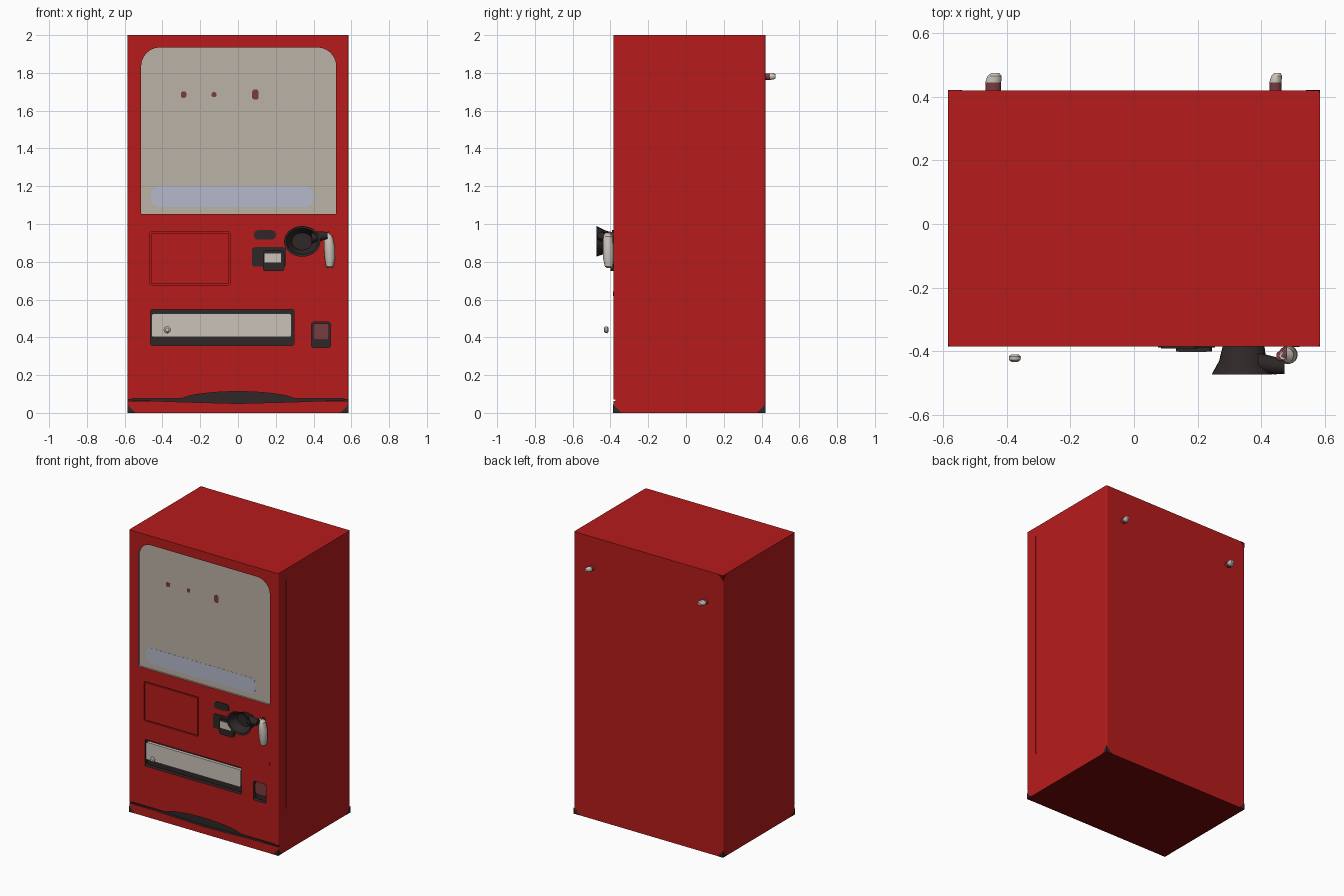
import bpy, bmesh, math
from mathutils import Vector

if "Cube" in bpy.data.objects:
    bpy.data.objects.remove(bpy.data.objects["Cube"])


def mat(name, r, g, b):
    m = bpy.data.materials.new(name)
    m.diffuse_color = (r, g, b, 1)
    m.use_nodes = True
    m.node_tree.nodes["Principled BSDF"].inputs["Base Color"].default_value = m.diffuse_color
    return m


RED = mat("cabinet red", 0.475, 0.011, 0.011)
BEIGE = mat("window beige grey", 0.50, 0.448, 0.39)
LIGHT = mat("light grey", 0.60, 0.545, 0.49)
BLUE = mat("pale blue grey", 0.46, 0.485, 0.59)
DARK = mat("charcoal", 0.028, 0.02, 0.02)
BROWN = mat("red brown", 0.19, 0.045, 0.05)
MAROON = mat("underside maroon", 0.17, 0.002, 0.002)
FRONT = -0.385


def finish(name, bm, material, smooth=True):
    bmesh.ops.recalc_face_normals(bm, faces=bm.faces)
    me = bpy.data.meshes.new(name)
    bm.to_mesh(me)
    bm.free()
    me.materials.append(material)
    ob = bpy.data.objects.new(name, me)
    bpy.context.collection.objects.link(ob)
    if smooth:
        bpy.ops.object.select_all(action='DESELECT')
        ob.select_set(True)
        bpy.context.view_layer.objects.active = ob
        bpy.ops.object.shade_smooth_by_angle(angle=math.radians(35))
    return ob


def rounded(x0, x1, z0, z1, r_low=0.01, r_top=None, n=6):
    """Outline of a rounded rectangle in the front plane."""
    r_top = r_low if r_top is None else r_top
    pts = []
    for cx, cz, r, a in ((x1 - r_top, z1 - r_top, r_top, 0), (x0 + r_top, z1 - r_top, r_top, 90),
                         (x0 + r_low, z0 + r_low, r_low, 180), (x1 - r_low, z0 + r_low, r_low, 270)):
        for i in range(n + 1):
            t = math.radians(a + 90 * i / n)
            pts.append((cx + r * math.cos(t), cz + r * math.sin(t)))
    return pts


def prism(name, pts, y0, y1, material):
    """Front-plane outline extruded from y0 to y1."""
    bm = bmesh.new()
    face = bm.faces.new([bm.verts.new((x, y0, z)) for x, z in pts])
    ext = bmesh.ops.extrude_face_region(bm, geom=[face])
    moved = [v for v in ext["geom"] if isinstance(v, bmesh.types.BMVert)]
    bmesh.ops.translate(bm, verts=moved, vec=(0, y1 - y0, 0))
    return finish(name, bm, material, smooth=False)


def loft(name, rings, axis, material, n=24):
    """Elliptical rings (centre, radius a, radius b) joined along an axis."""
    u, v = {"x": ((0, 1, 0), (0, 0, 1)), "y": ((1, 0, 0), (0, 0, 1)),
            "z": ((1, 0, 0), (0, 1, 0))}[axis]
    u, v = Vector(u), Vector(v)
    bm = bmesh.new()
    loops = []
    for c, a, b in rings:
        loops.append([bm.verts.new(Vector(c) + u * a * math.cos(math.tau * i / n)
                                   + v * b * math.sin(math.tau * i / n)) for i in range(n)])
    for p, q in zip(loops, loops[1:]):
        for i in range(n):
            j = (i + 1) % n
            bm.faces.new((p[i], p[j], q[j], q[i]))
    bm.faces.new(loops[0])
    bm.faces.new(loops[-1])
    return finish(name, bm, material)


# cabinet body, flat shaded
bm = bmesh.new()
bmesh.ops.create_cube(bm, size=1)
for v in bm.verts:
    v.co = (v.co.x * 1.17, v.co.y * 0.805 + 0.0175, v.co.z * 2 + 1)
upright = [e for e in bm.edges if abs(e.verts[0].co.z - e.verts[1].co.z) > 1]
bmesh.ops.bevel(bm, geom=upright, offset=0.008, segments=3, affect='EDGES', profile=0.5)
body = finish("cabinet", bm, RED, smooth=False)
for m in (DARK, BEIGE, MAROON):
    body.data.materials.append(m)
# darker underside
for p in body.data.polygons:
    if p.normal.z < -0.9:
        p.material_index = 3


def carve(pts, depth, material, y_front=FRONT - 0.05):
    """Cut a recess into the front, lined with the given material."""
    cut = prism("recess_cutter", pts, y_front, FRONT + depth, material)
    cut.hide_render = True
    mod = body.modifiers.new("recess", 'BOOLEAN')
    mod.operation, mod.object, mod.solver = 'DIFFERENCE', cut, 'EXACT'
    mod.material_mode = 'TRANSFER'
    bpy.ops.object.select_all(action='DESELECT')
    body.select_set(True)
    bpy.context.view_layer.objects.active = body
    bpy.ops.object.modifier_apply(modifier=mod.name)
    bpy.data.objects.remove(cut, do_unlink=True)


# recesses: window, red panel, delivery slot, coin return
carve(rounded(-0.513, 0.52, 1.052, 1.935, 0.008, 0.1), 0.012, BEIGE)
carve(rounded(-0.467, -0.040, 0.678, 0.957, 0.008), 0.008, RED)
carve(rounded(-0.462, 0.296, 0.358, 0.547, 0.008), 0.03, DARK)
carve(rounded(0.39, 0.49, 0.345, 0.48, 0.012), 0.03, DARK)
# kick plate groove with arched toe opening, tapering to both sides
arch = [(-0.56, 0.068), (-0.3, 0.058), (0, 0.05), (0.3, 0.058), (0.56, 0.068), (0.56, 0.076)]
arch += [(0.30 - 0.6 * i / 16, 0.075 + 0.038 * math.sin(math.pi * i / 16) ** 0.6) for i in range(17)]
arch += [(-0.56, 0.076)]
carve(arch, 0.02, DARK)
carve([(-0.6, 0.062), (0.6, 0.062), (0.6, 0.070), (-0.6, 0.070)], 0.012, DARK)
# door seam on the right side
carve([(0.581, 0.3), (0.6, 0.3), (0.6, 1.93), (0.581, 1.93)], 0.093, RED, FRONT + 0.088)


def corner_guard(sx, sy, top, size, material):
    """Small three-sided cap over one corner of the cabinet."""
    c = Vector((sx * 0.586, 0.421 if sy > 0 else FRONT - 0.001, 2.0 if top else 0.0))
    bm = bmesh.new()
    vs = [bm.verts.new(c + Vector(d)) for d in
          ((0, 0, 0), (-sx * size, 0, 0), (0, -sy * size, 0), (0, 0, -size if top else size))]
    for tri in ((0, 1, 2), (0, 1, 3), (0, 2, 3), (1, 2, 3)):
        bm.faces.new([vs[i] for i in tri])
    finish("corner_guard", bm, material, smooth=False)


# worn dark corners
for sx in (-1, 1):
    for sy in (-1, 1):
        corner_guard(sx, sy, False, 0.045, DARK)
corner_guard(-1, 1, True, 0.04, MAROON)

# red panel sitting inside its groove
prism("front_panel", rounded(-0.460, -0.047, 0.685, 0.950, 0.006), FRONT, FRONT + 0.009, RED)

# window details
WIN = FRONT + 0.012
prism("window_lower_band", rounded(-0.46, 0.40, 1.09, 1.20, 0.045), WIN - 0.001, WIN + 0.002, BLUE)
for x, w, h in ((-0.288, 0.015, 0.017), (-0.127, 0.013, 0.013), (0.092, 0.017, 0.027)):
    prism("window_spot", rounded(x - w, x + w, 1.685 - h, 1.685 + h, w * 0.8),
          WIN - 0.001, WIN + 0.002, BROWN)

# delivery flap, its floating knob, coin return flap, lock
prism("delivery_flap", rounded(-0.457, 0.282, 0.402, 0.525, 0.008), FRONT + 0.008, FRONT + 0.029, LIGHT)
loft("flap_knob", [((-0.375, -0.434, 0.44), 0.01, 0.01), ((-0.375, -0.428, 0.44), 0.018, 0.018),
                   ((-0.375, -0.417, 0.44), 0.019, 0.019), ((-0.375, -0.41, 0.44), 0.011, 0.011)],
     "y", LIGHT, 14)
prism("coin_return_flap", rounded(0.396, 0.483, 0.385, 0.474, 0.02), FRONT + 0.012, FRONT + 0.029, BROWN)
prism("door_lock", rounded(0.5, 0.52, 0.618, 0.642, 0.008), FRONT - 0.002, FRONT + 0.002, RED)

# coin slot and note acceptor
prism("coin_slot", rounded(0.085, 0.2, 0.917, 0.967, 0.022), FRONT - 0.006, FRONT + 0.002, DARK)
prism("note_acceptor_plate", rounded(0.075, 0.255, 0.775, 0.877, 0.012), FRONT - 0.004, FRONT + 0.002, DARK)
prism("note_acceptor_mouth", rounded(0.132, 0.245, 0.75, 0.86, 0.015), FRONT - 0.016, FRONT + 0.002, DARK)
prism("note_acceptor_label", rounded(0.14, 0.228, 0.797, 0.845, 0.003), FRONT - 0.018, FRONT - 0.014, LIGHT)

# flared cup with hollow inside
loft("flared_cup", [((0.345, -0.38, 0.90), 0.065, 0.05), ((0.342, -0.43, 0.905), 0.074, 0.062),
                    ((0.340, -0.474, 0.908), 0.096, 0.081), ((0.340, -0.470, 0.908), 0.084, 0.069),
                    ((0.340, -0.41, 0.908), 0.055, 0.045)], "y", DARK, 32)
loft("cup_arm", [((0.39, -0.435, 0.93), 0.03, 0.03), ((0.44, -0.445, 0.935), 0.028, 0.025),
                 ((0.474, -0.45, 0.94), 0.022, 0.018)], "x", DARK, 16)

# door handle and its mount
loft("door_handle", [((0.468, -0.415, 0.955), 0.01, 0.012), ((0.478, -0.413, 0.935), 0.024, 0.025),
                     ((0.484, -0.412, 0.88), 0.029, 0.029), ((0.487, -0.411, 0.82), 0.028, 0.029),
                     ((0.486, -0.408, 0.775), 0.02, 0.022), ((0.486, -0.406, 0.768), 0.012, 0.014)],
     "z", LIGHT, 18)
loft("handle_mount", [((0.448, -0.425, 0.935), 0.018, 0.016), ((0.48, -0.405, 0.94), 0.025, 0.02)],
     "x", BROWN, 12)

# rear wall pegs: brown stem with light tip
for x, r in ((-0.443, 0.025), (0.445, 0.019)):
    loft("rear_peg_stem", [((x, 0.415, 1.78), r, 0.017), ((x, 0.446, 1.78), r, 0.018)], "y", BROWN, 14)
    loft("rear_peg_tip", [((x, 0.446, 1.78), r, 0.018), ((x + 0.004, 0.465, 1.782), r * 0.9, 0.017),
                          ((x + 0.006, 0.475, 1.782), r * 0.5, 0.01)], "y", LIGHT, 14)
